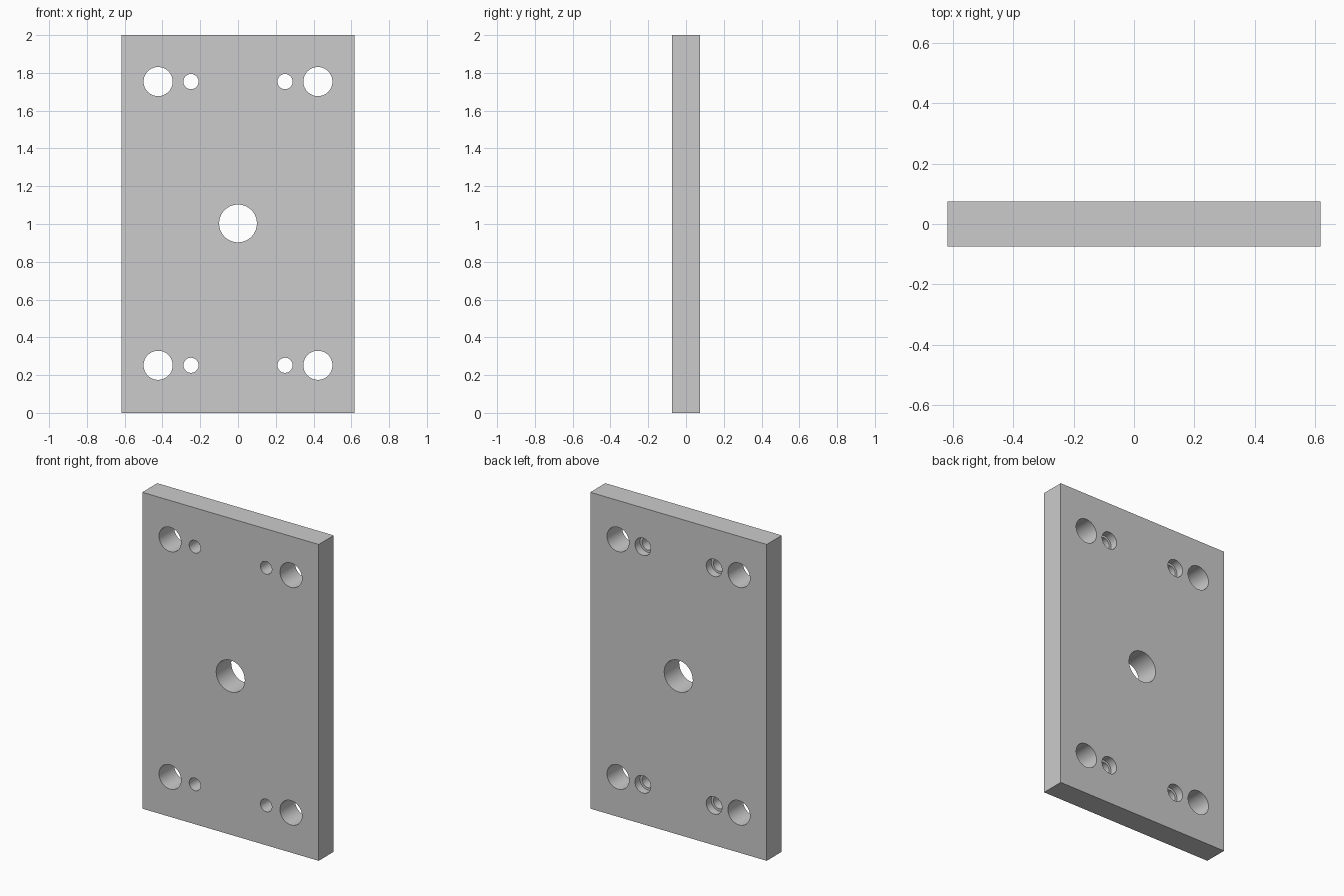
import bpy, bmesh, math
from mathutils import Matrix

if "Cube" in bpy.data.objects:
    bpy.data.objects.remove(bpy.data.objects["Cube"])

W, T, H = 1.234, 0.15, 2.0

# Plate blank
bm = bmesh.new()
bmesh.ops.create_cube(bm, size=1.0, matrix=Matrix.Translation((0, 0, H / 2)) @ Matrix.Diagonal((W, T, H, 1)))
mesh = bpy.data.meshes.new("mounting_plate")
bm.to_mesh(mesh)
bm.free()
plate = bpy.data.objects.new("mounting_plate", mesh)
bpy.context.collection.objects.link(plate)


def add_cutter(bm, x, z, profile, n=64):
    """Turned cutter along y; profile is a list of (radius, y)."""
    rings = [[bm.verts.new((x + r * math.cos(2 * math.pi * i / n), y, z + r * math.sin(2 * math.pi * i / n)))
              for i in range(n)] for r, y in profile]
    for a, b in zip(rings, rings[1:]):
        for i in range(n):
            j = (i + 1) % n
            bm.faces.new((a[i], a[j], b[j], b[i]))
    bm.faces.new(rings[0])
    bm.faces.new(rings[-1])


# Centre hole, corner holes, and small holes counterbored from the back
cut = bmesh.new()
add_cutter(cut, 0, 1.003, [(0.1, -0.2), (0.1, 0.2)])
for s in (-1, 1):
    for z in (0.252, 1.754):
        add_cutter(cut, s * 0.423, z, [(0.077, -0.2), (0.077, 0.2)])
        add_cutter(cut, s * 0.249, z, [(0.04, -0.2), (0.04, 0.025), (0.055, 0.025), (0.055, 0.2)])
bmesh.ops.recalc_face_normals(cut, faces=cut.faces)
cut_mesh = bpy.data.meshes.new("hole_cutter")
cut.to_mesh(cut_mesh)
cut.free()
cutter = bpy.data.objects.new("hole_cutter", cut_mesh)
cutter.hide_render = True
bpy.context.collection.objects.link(cutter)

# Drill the plate, then drop the cutter
mod = plate.modifiers.new("holes", 'BOOLEAN')
mod.operation = 'DIFFERENCE'
mod.solver = 'EXACT'
mod.object = cutter
bpy.context.view_layer.objects.active = plate
plate.select_set(True)
bpy.ops.object.modifier_apply(modifier="holes")
bpy.data.objects.remove(cutter)
bpy.ops.object.shade_smooth_by_angle(angle=math.radians(30))
